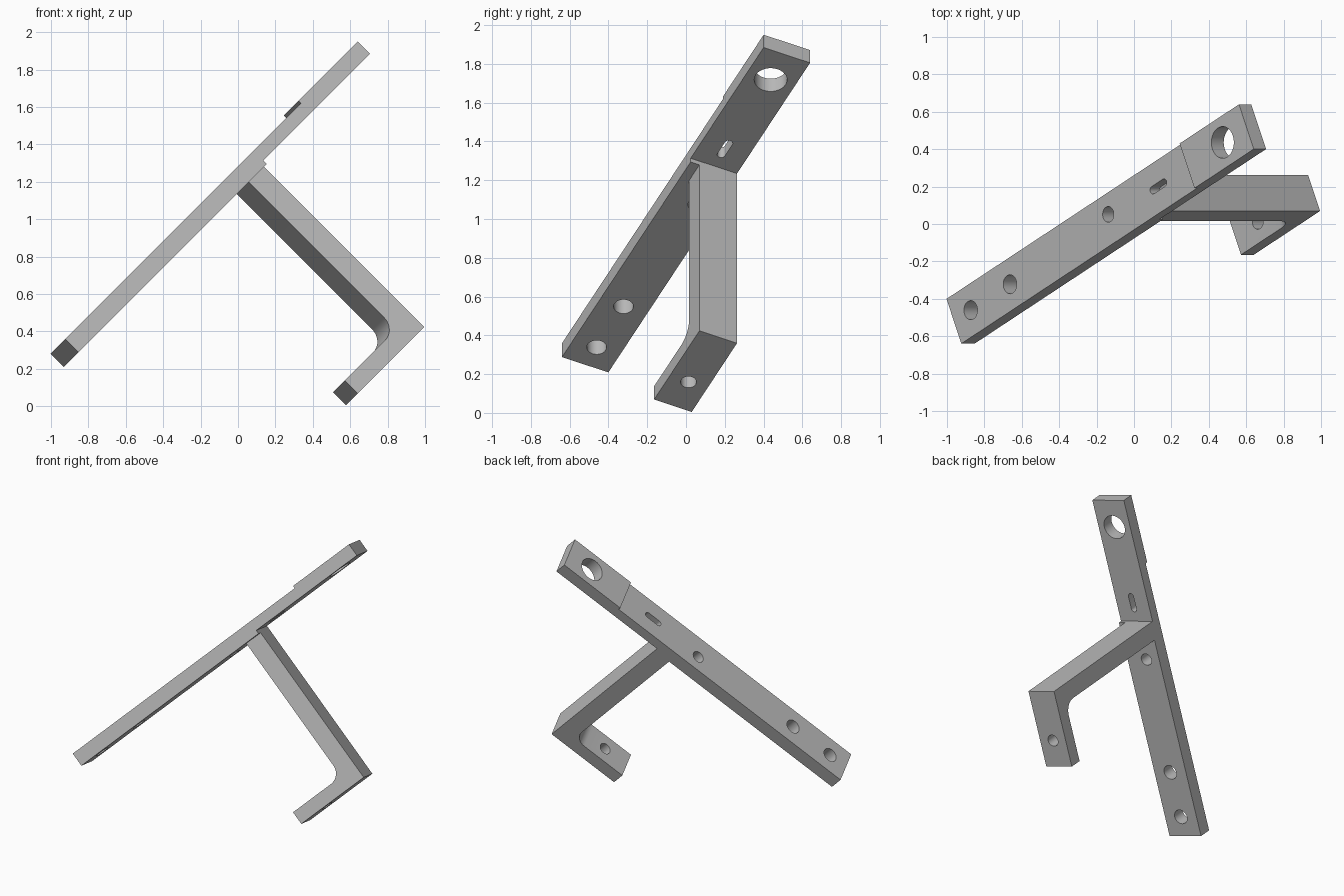
import bpy
import bmesh
import math
from mathutils import Matrix, Vector

cube = bpy.data.objects.get("Cube")
if cube:
    bpy.data.objects.remove(cube, do_unlink=True)

# Tilted working frame: u along the bar, w across it, n out of its top face
TILT, YAW = math.radians(45), math.radians(25)
s = math.sin(TILT)
U = Vector((math.cos(YAW) * s, math.sin(YAW), math.cos(YAW) * s))
W = Vector((-math.sin(YAW) * s, math.cos(YAW), -math.sin(YAW) * s))
N = Vector((-s, 0, s))
FRAME = Matrix((U, W, N)).transposed().to_4x4()

grey = bpy.data.materials.new("light grey")
grey.use_nodes = True
color = (0.5, 0.5, 0.5, 1)
grey.diffuse_color = color
grey.node_tree.nodes["Principled BSDF"].inputs["Base Color"].default_value = color


def prism(name, outline, axis, low, high):
    """Extrude a closed 2D outline along w (outline in u, n) or n (outline in u, w)."""
    bm = bmesh.new()

    def point(a, b, depth):
        return (a, depth, b) if axis == "w" else (a, b, depth)

    face = bm.faces.new([bm.verts.new(point(a, b, low)) for a, b in outline])
    ext = bmesh.ops.extrude_face_region(bm, geom=[face])
    move = [v for v in ext["geom"] if isinstance(v, bmesh.types.BMVert)]
    shift = Vector(point(0, 0, high - low))
    bmesh.ops.translate(bm, verts=move, vec=shift)
    bmesh.ops.recalc_face_normals(bm, faces=bm.faces)
    bm.transform(FRAME)
    mesh = bpy.data.meshes.new(name)
    bm.to_mesh(mesh)
    bm.free()
    mesh.materials.append(grey)
    obj = bpy.data.objects.new(name, mesh)
    bpy.context.collection.objects.link(obj)
    return obj


def arc(cu, cv, radius, start, end, steps):
    angles = [math.radians(start + (end - start) * i / steps) for i in range(steps + 1)]
    return [(cu + radius * math.cos(a), cv + radius * math.sin(a)) for a in angles]


def combine(target, other, operation):
    mod = target.modifiers.new(operation.lower(), "BOOLEAN")
    mod.operation = operation
    mod.solver = "EXACT"
    mod.object = other
    bpy.context.view_layer.objects.active = target
    bpy.ops.object.modifier_apply(modifier=mod.name)
    bpy.data.objects.remove(other, do_unlink=True)


def slot(u, w, radius, span, low, high):
    """Round cutter, stretched by span along the bar."""
    outline = (arc(u + span / 2, w, radius, -90, 90, 16)
               + arc(u - span / 2, w, radius, 90, 270, 16))
    if span == 0:
        outline = arc(u, w, radius, 0, 360, 32)[:-1]
    return prism("hole_cutter", outline, "n", low, high)


# Key dimensions
BACK, BAR_FRONT, ARM_FRONT = -0.147, -0.411, -0.361
BAR_MID, ARM_MID = (BACK + BAR_FRONT) / 2, (BACK + ARM_FRONT) / 2
OUTER, INNER = 0.938, 0.811
FOOT_TOP, FOOT_BOTTOM = -0.307, -0.404
FILLET = 0.09

# Long bar with a raised head
bracket = prism("bracket", [
    (-0.632, 0.806), (OUTER, 0.806), (OUTER, 0.833), (1.829, 0.833),
    (1.829, 0.926), (1.334, 0.926), (1.334, 0.907), (-0.632, 0.907),
], "w", BAR_FRONT, BACK)

# Hooked arm with a filleted inner corner
corner = arc(INNER - FILLET, FOOT_TOP + FILLET, FILLET, 0, -90, 10)
arm = prism("hooked_arm", [(OUTER, 0.82), (INNER, 0.82)] + corner + [
    (0.385, FOOT_TOP), (0.385, FOOT_BOTTOM), (OUTER, FOOT_BOTTOM),
], "w", ARM_FRONT, BACK)
combine(bracket, arm, "UNION")

# Holes: u, w, radius, slot span
for u, w, radius, span in (
    (-0.492, BAR_MID, 0.051, 0),
    (-0.164, BAR_MID, 0.051, 0),
    (0.667, ARM_MID, 0.042, 0),
    (1.074, BAR_MID, 0.021, 0.092),
    (1.631, BAR_MID, 0.085, 0),
):
    combine(bracket, slot(u, w, radius, span, 0.7, 1.1), "DIFFERENCE")
combine(bracket, slot(0.575, ARM_MID, 0.041, 0, -0.6, -0.2), "DIFFERENCE")

# Smooth the rounded walls, keep the edges sharp
bpy.ops.object.select_all(action="DESELECT")
bracket.select_set(True)
bpy.context.view_layer.objects.active = bracket
bpy.ops.object.shade_smooth_by_angle(angle=math.radians(30))
